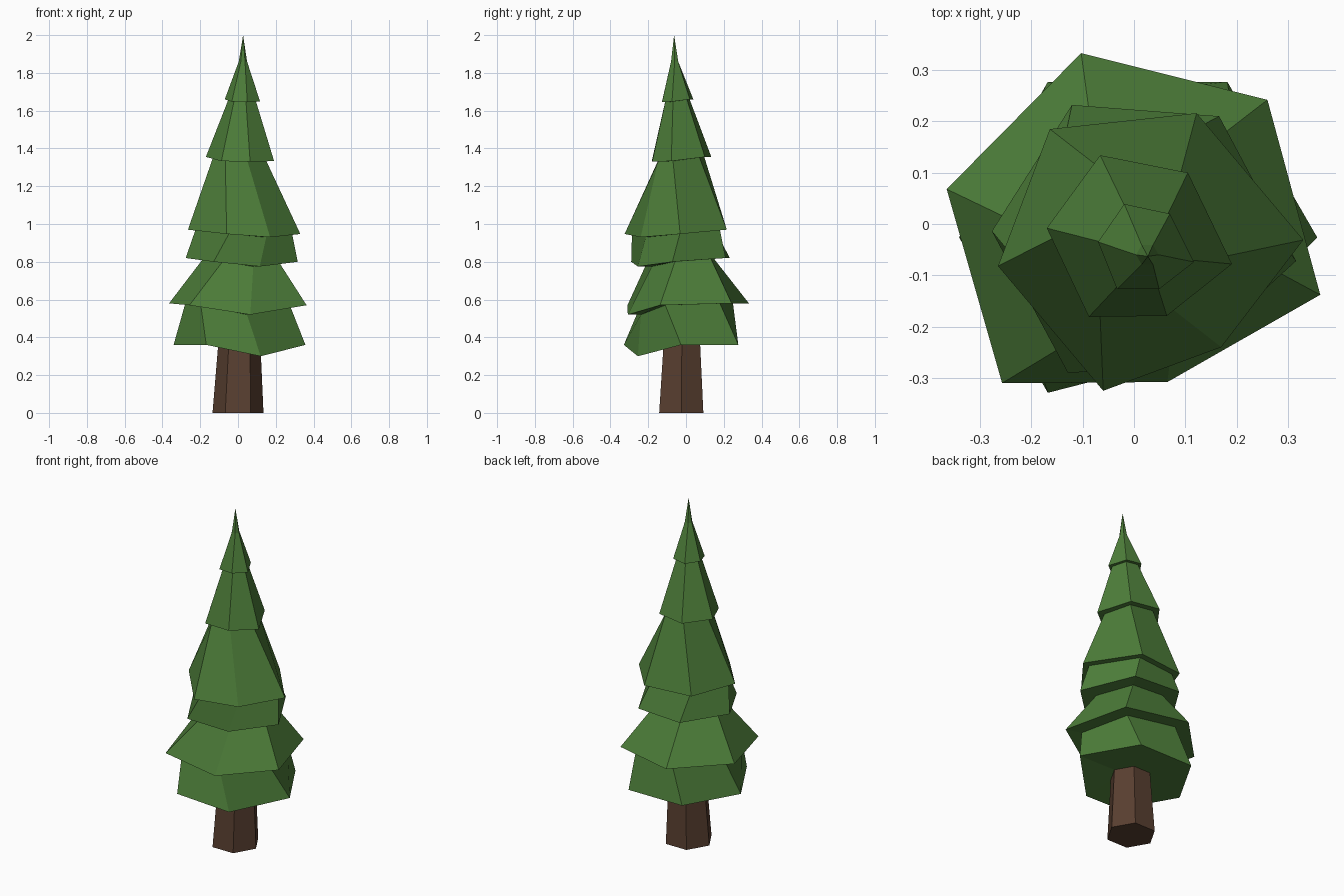
import bpy, bmesh, math
from mathutils import Vector

if "Cube" in bpy.data.objects:
    bpy.data.objects.remove(bpy.data.objects["Cube"])


def paint(obj, name, color):
    mat = bpy.data.materials.new(name)
    mat.diffuse_color = (*color, 1)
    mat.use_nodes = True
    mat.node_tree.nodes["Principled BSDF"].inputs["Base Color"].default_value = mat.diffuse_color
    obj.data.materials.append(mat)


def finish(bm, name):
    bmesh.ops.recalc_face_normals(bm, faces=bm.faces)
    mesh = bpy.data.meshes.new(name)
    bm.to_mesh(mesh)
    bm.free()
    obj = bpy.data.objects.new(name, mesh)
    bpy.context.collection.objects.link(obj)
    return obj


def hexagon(cx, cy, r, z):
    return [Vector((cx + r * math.cos(i * math.pi / 3),
                    cy + r * math.sin(i * math.pi / 3), z)) for i in range(6)]


def inset(ring, factor):
    c = sum(ring, Vector()) / 6
    return [Vector((c.x + (p.x - c.x) * factor, c.y + (p.y - c.y) * factor, p.z))
            for p in ring]


def add_ring(bm, points):
    return [bm.verts.new(p) for p in points]


def bridge(bm, a, b):
    for i in range(6):
        j = (i + 1) % 6
        bm.faces.new((a[i], a[j], b[j], b[i]))


# Trunk: tapered six-sided post
bm = bmesh.new()
low = add_ring(bm, hexagon(0, -0.025, 0.135, 0))
high = add_ring(bm, hexagon(0.007, -0.022, 0.112, 0.36))
bridge(bm, low, high)
bm.faces.new(low)
bm.faces.new(high)
paint(finish(bm, "trunk"), "bark", (0.1, 0.05, 0.03))

# Skirts: height at the back, front and drooping corner, inset of the ring
# underneath, then the six uneven corners anticlockwise from the right
tiers = [
    (0.36, 0.36, 0.30, 0.33, [(.357, -.026), (.182, .277), (-.168, .277),
                              (-.341, -.026), (-.168, -.329), (.12, -.255)]),
    (0.58, 0.57, 0.52, 0.76, [(.363, -.138), (.26, .242), (-.103, .333),
                              (-.365, .068), (-.257, -.31), (.065, -.308)]),
    (0.82, 0.80, 0.775, 0.67, [(.316, -.072), (.166, .21), (-.121, .232),
                               (-.277, -.014), (-.129, -.29), (.115, -.255)]),
    (0.97, 0.947, 0.93, 0.86, [(.33, -.031), (.122, .216), (-.164, .185),
                               (-.265, -.082), (-.06, -.325), (.17, -.24)]),
    (1.355, 1.333, 1.33, 0.78, [(.191, -.078), (.105, .1), (-.066, .134),
                                (-.17, -.008), (-.088, -.181), (.064, -.179)]),
    (1.66, 1.648, 1.645, 0.78, [(.117, -.074), (.07, .02), (-.019, .039),
                                (-.07, -.035), (-.033, -.127), (.049, -.127)]),
]

# Foliage: one stepped shell, each skirt rising to the inset ring of the next
bm = bmesh.new()
below = None
for back, front, droop, factor, corners in tiers:
    heights = (front, back, back, back, front, droop)
    outer = [Vector((x, y, z)) for (x, y), z in zip(corners, heights)]
    under = inset(outer, factor)
    if below is None:
        under = hexagon(0.007, -0.022, 0.112, 0.36)
    inner_ring, outer_ring = add_ring(bm, under), add_ring(bm, outer)
    if below:
        bridge(bm, below, inner_ring)
    bridge(bm, inner_ring, outer_ring)
    below = outer_ring

# Slender tip
neck = add_ring(bm, hexagon(0.026, -0.06, 0.022, 1.86))
bridge(bm, below, neck)
apex = bm.verts.new((0.027, -0.063, 2))
for i in range(6):
    bm.faces.new((neck[i], neck[(i + 1) % 6], apex))
paint(finish(bm, "foliage"), "needles", (0.075, 0.21, 0.042))
